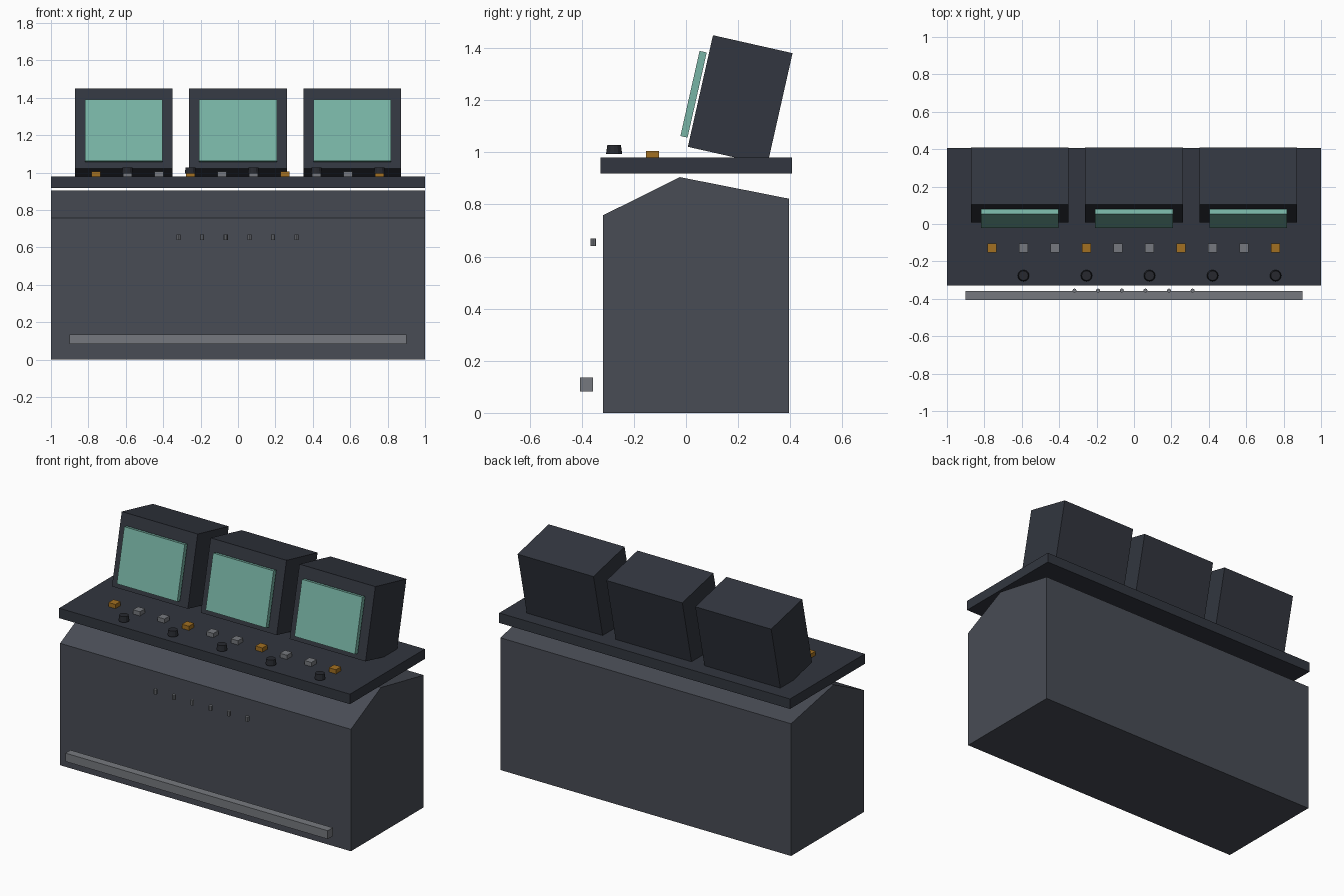
import bpy, bmesh, math
from mathutils import Matrix

if "Cube" in bpy.data.objects:
    bpy.data.objects.remove(bpy.data.objects["Cube"])


def material(name, rgb):
    m = bpy.data.materials.new(name)
    m.diffuse_color = (*rgb, 1)
    m.use_nodes = True
    m.node_tree.nodes["Principled BSDF"].inputs["Base Color"].default_value = m.diffuse_color
    return m


SHELL = material("shell_grey", (0.065, 0.072, 0.09))
DARK = material("dark_grey", (0.032, 0.037, 0.05))
METAL = material("metal_grey", (0.18, 0.19, 0.21))
AMBER = material("amber", (0.36, 0.16, 0.015))
GLASS = material("screen_green", (0.19, 0.46, 0.38))
BLACK = material("knob_black", (0.02, 0.022, 0.028))


def finish(name, bm, mat, loc=(0, 0, 0), tilt=0):
    bmesh.ops.recalc_face_normals(bm, faces=bm.faces)
    me = bpy.data.meshes.new(name)
    bm.to_mesh(me)
    bm.free()
    me.materials.append(mat)
    ob = bpy.data.objects.new(name, me)
    ob.location = loc
    ob.rotation_euler.x = tilt
    bpy.context.collection.objects.link(ob)
    return ob


def box(name, loc, size, mat, tilt=0):
    bm = bmesh.new()
    bmesh.ops.create_cube(bm, size=1, matrix=Matrix.Diagonal((*size, 1)))
    return finish(name, bm, mat, loc, tilt)


def cone(name, loc, r1, r2, depth, sides, mat):
    bm = bmesh.new()
    bmesh.ops.create_cone(bm, cap_ends=True, segments=sides,
                          radius1=r1, radius2=r2, depth=depth)
    return finish(name, bm, mat, loc)


# cabinet: side profile (y, z) extruded across the width
profile = [(-0.319, 0), (0.396, 0), (0.396, 0.822), (-0.024, 0.905), (-0.319, 0.758)]
bm = bmesh.new()
side = bm.faces.new([bm.verts.new((-1, y, z)) for y, z in profile])
ext = bmesh.ops.extrude_face_region(bm, geom=[side], use_keep_orig=True)
bmesh.ops.translate(bm, vec=(2, 0, 0),
                    verts=[v for v in ext["geom"] if isinstance(v, bmesh.types.BMVert)])
finish("cabinet", bm, SHELL)

# desk slab and foot rail
box("desk_slab", (0, 0.039, 0.949), (2, 0.735, 0.062), DARK)
box("foot_rail", (0, -0.382, 0.109), (1.804, 0.05, 0.052), METAL)

# three monitors leaning back, each with a screen plate in front
TILT = -math.radians(12.7)
for i in range(3):
    x = (i - 1) * 0.611
    box(f"monitor_{i}", (x, 0.208, 1.201), (0.522, 0.313, 0.439), DARK, TILT)
    box(f"screen_{i}", (x, 0.029, 1.223), (0.416, 0.028, 0.335), GLASS, TILT)

# row of push buttons, every third one amber
for i in range(10):
    box(f"button_{i}", (-0.76 + i * 0.1685, -0.128, 0.992), (0.048, 0.05, 0.028),
        METAL if i % 3 else AMBER)

# tapered knobs along the front edge
for i in range(5):
    cone(f"knob_{i}", (-0.591 + i * 0.337, -0.276, 1.011), 0.031, 0.026, 0.034, 12, BLACK)

# small upright pegs on the cabinet front
for i in range(6):
    cone(f"peg_{i}", (-0.318 + i * 0.1263, -0.356, 0.655), 0.011, 0.011, 0.03, 8, METAL)
